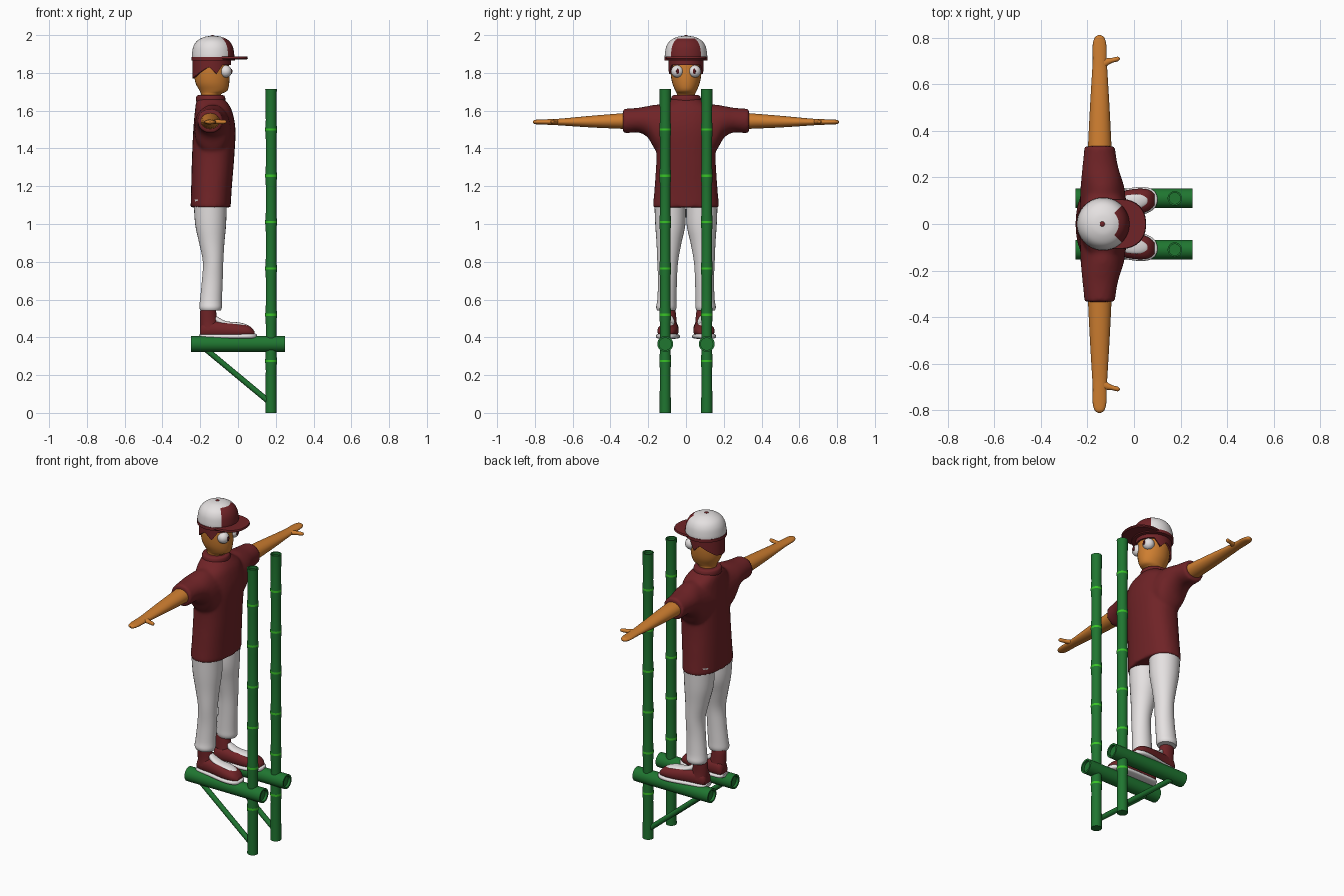
import bpy, bmesh, math
from mathutils import Vector

cube = bpy.data.objects.get("Cube")
if cube:
    bpy.data.objects.remove(cube, do_unlink=True)


def material(name, rgb):
    m = bpy.data.materials.new(name)
    m.use_nodes = True
    m.diffuse_color = (*rgb, 1)
    m.node_tree.nodes["Principled BSDF"].inputs["Base Color"].default_value = (*rgb, 1)
    return m


MAROON = material("maroon", (0.16, 0.017, 0.02))
WHITE = material("off white", (0.78, 0.75, 0.75))
SKIN = material("tan skin", (0.62, 0.21, 0.03))
GREEN = material("bamboo green", (0.014, 0.18, 0.03))
LIME = material("lime joint", (0.04, 0.55, 0.02))
PUPIL = material("dark red", (0.1, 0.008, 0.01))


def spline(rows, steps):
    """Catmull-Rom interpolation of section rows."""
    out = []
    for i in range(len(rows) - 1):
        a, b, c, d = (rows[max(0, min(len(rows) - 1, k))] for k in range(i - 1, i + 3))
        for k in range(steps):
            t = k / steps
            out.append([q + t * (r - p + t * (2 * p - 5 * q + 4 * r - s + t * (3 * q - p - 3 * r + s))) / 2
                        for p, q, r, s in zip(a, b, c, d)])
    return out + [rows[-1]]


def loft(bm, rows, axis="z", side=1, n=28, power=2.0, steps=4):
    """Closed tube; each row is position, two centres, two radii."""
    rings = []
    for pos, ca, cb, ra, rb in (spline(rows, steps) if steps > 1 else rows):
        ring = []
        for i in range(n):
            t = math.tau * i / n
            c, s = math.cos(t), math.sin(t)
            a = ca + ra * math.copysign(abs(c) ** (2 / power), c)
            b = cb + rb * math.copysign(abs(s) ** (2 / power), s)
            x, y, z = {"x": (pos, a, b), "y": (a, pos, b), "z": (a, b, pos)}[axis]
            ring.append(bm.verts.new((x, y * side, z)))
        rings.append(ring)
    for low, high in zip(rings, rings[1:]):
        for i in range(n):
            j = (i + 1) % n
            bm.faces.new((low[i], low[j], high[j], high[i]))
    bm.faces.new(rings[0])
    bm.faces.new(rings[-1])


def finish(bm, name, mats, rule=None, angle=40):
    bmesh.ops.recalc_face_normals(bm, faces=bm.faces[:])
    if rule:
        for f in bm.faces:
            f.material_index = rule(f.calc_center_median())
    mesh = bpy.data.meshes.new(name)
    bm.to_mesh(mesh)
    bm.free()
    for m in mats:
        mesh.materials.append(m)
    ob = bpy.data.objects.new(name, mesh)
    bpy.context.collection.objects.link(ob)
    bpy.ops.object.select_all(action="DESELECT")
    ob.select_set(True)
    bpy.context.view_layer.objects.active = ob
    bpy.ops.object.shade_smooth_by_angle(angle=math.radians(angle))
    return ob


def part(name, mat, rows, **kw):
    bm = bmesh.new()
    loft(bm, rows, **kw)
    return finish(bm, name, [mat])


def ball(name, mat, loc, size):
    bm = bmesh.new()
    bmesh.ops.create_uvsphere(bm, u_segments=24, v_segments=14, radius=1)
    for v in bm.verts:
        v.co = Vector(loc) + Vector(a * b for a, b in zip(v.co, size))
    return finish(bm, name, [mat])


# Shirt: torso and sleeves fused into one skin
bm = bmesh.new()
loft(bm, [(1.088, -.145, 0, .106, .176), (1.2, -.14, 0, .108, .166), (1.35, -.132, 0, .112, .157),
          (1.5, -.125, 0, .112, .16), (1.6, -.13, 0, .098, .15), (1.645, -.14, 0, .082, .1),
          (1.665, -.145, 0, .065, .07)], power=2.3)
SLEEVE = [(.06, -.133, 1.49, .1, .14), (.15, -.135, 1.505, .095, .128), (.2, -.14, 1.54, .086, .085),
          (.25, -.145, 1.55, .076, .066), (.31, -.147, 1.546, .068, .065), (.334, -.147, 1.546, .066, .064)]
for side in (1, -1):
    loft(bm, SLEEVE, axis="y", side=side)
shirt = finish(bm, "shirt", [MAROON])
fuse = shirt.modifiers.new("fuse", "REMESH")
fuse.mode = "VOXEL"
fuse.voxel_size = 0.01
fuse.use_smooth_shade = True
relax = shirt.modifiers.new("relax", "SMOOTH")
relax.factor = 0.5
relax.iterations = 5
part("collar", MAROON, [(1.635, -.145, 0, .07, .075), (1.655, -.145, 0, .078, .08),
                        (1.678, -.145, 0, .074, .074), (1.683, -.145, 0, .058, .058)])

# Head
part("head", SKIN, [(1.64, -.145, 0, .05, .05), (1.685, -.143, 0, .052, .048), (1.705, -.13, 0, .073, .056),
                    (1.75, -.136, 0, .09, .074), (1.82, -.14, 0, .094, .083), (1.9, -.14, 0, .09, .08)])


# Hair: a wall under the cap with a shaped lower edge
def hair_edge(t):
    points = [(0, 1.843), (55, 1.843), (75, 1.795), (98, 1.832), (150, 1.78), (181, 1.77)]
    for (a, za), (b, zb) in zip(points, points[1:]):
        if a <= t <= b:
            return za + (zb - za) * (t - a) / (b - a)


bm = bmesh.new()
rings = []
for scale, top in ((.9, True), (1, True), (1, False), (.9, False)):
    ring = []
    for i in range(72):
        t = i * 5
        r = math.radians(t)
        z = 1.88 if top else hair_edge(min(t, 360 - t))
        ring.append(bm.verts.new((-.14 + .102 * scale * math.cos(r), .092 * scale * math.sin(r), z)))
    rings.append(ring)
for k in range(4):
    a, b = rings[k], rings[(k + 1) % 4]
    for i in range(72):
        j = (i + 1) % 72
        bm.faces.new((a[i], a[j], b[j], b[i]))
finish(bm, "hair", [MAROON])

# Cap: white dome with a coloured front panel, band, brim and button
CAP = -.132
DOME = [(1.87, 1), (1.9, 1), (1.94, .93), (1.97, .75), (1.99, .42), (1.996, .08)]


def panel(c):
    return int(abs(math.atan2(c.y, c.x - CAP)) < math.radians(46) and c.z < 1.981)


bm = bmesh.new()
loft(bm, [(z, CAP, 0, .112 * r, .112 * r) for z, r in DOME], n=64, steps=6)
finish(bm, "cap_dome", [WHITE, MAROON], panel)
part("cap_band", MAROON, [(z, CAP, 0, .115, .115) for z in (1.866, 1.884)], n=48, steps=1)
part("cap_brim", MAROON, [(1.872, -.065, 0, .112, .103), (1.877, -.065, 0, .117, .108),
                          (1.886, -.065, 0, .114, .105)], n=48, power=2.3, steps=1)
ball("cap_button", MAROON, (CAP - .004, 0, 1.995), (.011, .011, .005))

for side, word in ((1, "left"), (-1, "right")):
    # Eyes
    ball(word + "_eye", WHITE, (-.065, side * .046, 1.808), (.032, .033, .033))
    ball(word + "_pupil", PUPIL, (-.034, side * .044, 1.808), (.004, .008, .014))

    # Arm and thumb
    part(word + "_arm", SKIN, [(.28, -.147, 1.546, .052, .045), (.34, -.147, 1.545, .05, .041),
                               (.5, -.147, 1.542, .042, .031), (.65, -.147, 1.54, .033, .019),
                               (.7, -.147, 1.54, .03, .016), (.77, -.148, 1.54, .029, .013),
                               (.8, -.148, 1.54, .02, .011), (.81, -.148, 1.54, .006, .004)],
         axis="y", side=side)
    part(word + "_thumb", SKIN, [(-.15, .68, 1.541, .03, .013), (-.12, .693, 1.541, .018, .012),
                                 (-.095, .702, 1.541, .011, .011), (-.07, .708, 1.541, .01, .01),
                                 (-.061, .71, 1.541, .003, .003)], axis="x", side=side, n=16)

    # Trouser leg
    part(word + "_trouser_leg", WHITE,
         [(1.13, -.147, .085, .088, .083), (1.0, -.145, .083, .082, .08), (.9, -.139, .09, .067, .066),
          (.8, -.132, .097, .054, .055), (.7, -.136, .098, .055, .05), (.6, -.143, .101, .058, .051),
          (.56, -.145, .104, .06, .054), (.542, -.145, .104, .054, .048)], side=side)

    # Shoe: upper, ankle, sole and tongue
    part(word + "_shoe", MAROON, [(-.2, .08, .43, .028, .025), (-.18, .08, .44, .04, .045),
                                  (-.1, .085, .44, .046, .046), (0, .095, .435, .055, .04),
                                  (.06, .102, .43, .046, .03), (.088, .104, .418, .024, .013)],
         axis="x", side=side, power=2.2)
    part(word + "_shoe_ankle", MAROON, [(.44, -.15, .085, .05, .04), (.48, -.155, .085, .047, .036),
                                        (.53, -.158, .088, .043, .034), (.55, -.158, .09, .04, .033)],
         side=side)
    part(word + "_shoe_sole", WHITE, [(-.206, .08, .405, .025, .01), (-.185, .08, .405, .044, .012),
                                      (-.1, .085, .405, .052, .013), (0, .095, .405, .062, .014),
                                      (.06, .102, .406, .054, .015), (.09, .104, .407, .034, .013),
                                      (.1, .105, .407, .012, .008)], axis="x", side=side, power=3)
    part(word + "_shoe_tongue", WHITE, [(-.125, .086, .5, .016, .024), (-.1, .087, .486, .026, .018),
                                        (-.06, .09, .473, .03, .012), (.01, .096, .467, .032, .011),
                                        (.05, .1, .456, .022, .01), (.064, .101, .45, .008, .005)],
         axis="x", side=side)

    # Bamboo pole with hollow top and bright joints
    y = side * .11
    joints = [.275 + .245 * k for k in range(6)]
    rows = [(0, .03)]
    for z in joints:
        rows += [(z - .05, .028), (z - .006, .031), (z + .006, .031), (z + .05, .028)]
    rows += [(1.7, .03), (1.715, .031), (1.715, .024), (1.7, .024)]
    bm = bmesh.new()
    loft(bm, [(z, .175, y, r, r) for z, r in rows], n=20, steps=1)
    finish(bm, word + "_pole", [GREEN, LIME],
           lambda c: int(any(abs(c.z - z) < .004 for z in joints)))

    # Foot log, hollow at both ends
    log = [(-.235, .032), (-.25, .032), (-.25, .042), (.25, .042), (.25, .032), (.235, .032)]
    part(word + "_foot_log", GREEN, [(x, y, .365, r, r) for x, r in log], axis="x", n=24, steps=1)

    # Diagonal brace
    a, b = Vector((-.18, y, .345)), Vector((.175, y, .05))
    bm = bmesh.new()
    bmesh.ops.create_cone(bm, cap_ends=True, segments=16, radius1=.015, radius2=.015, depth=(b - a).length)
    turn = (b - a).to_track_quat("Z", "Y")
    for v in bm.verts:
        v.co = turn @ v.co + (a + b) / 2
    finish(bm, word + "_brace", [GREEN])
